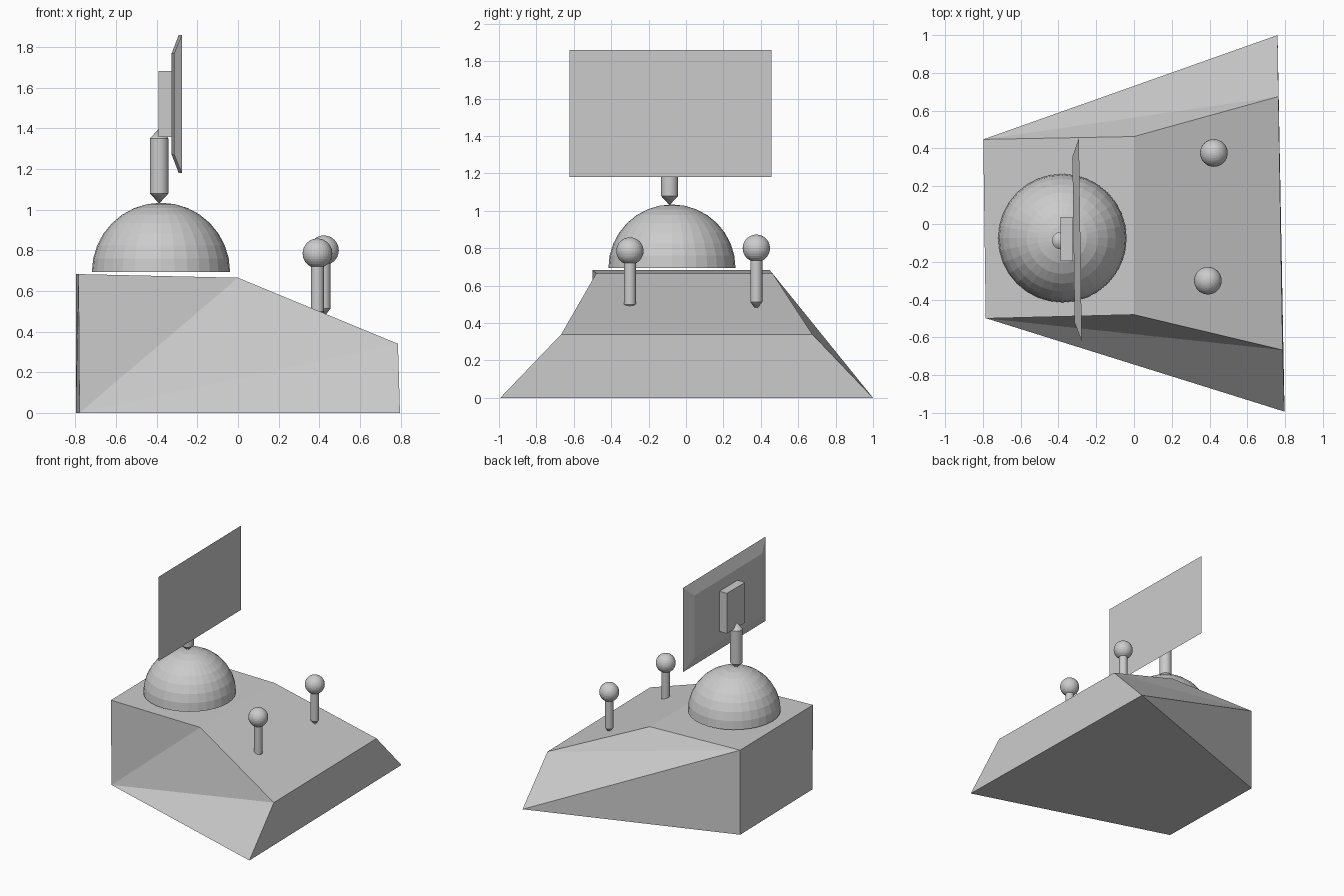
import bpy
import bmesh
import math
from mathutils import Matrix, Vector

if "Cube" in bpy.data.objects:
    bpy.data.objects.remove(bpy.data.objects["Cube"])


def finish(name, bm):
    bmesh.ops.recalc_face_normals(bm, faces=bm.faces[:])
    mesh = bpy.data.meshes.new(name)
    bm.to_mesh(mesh)
    bm.free()
    obj = bpy.data.objects.new(name, mesh)
    bpy.context.collection.objects.link(obj)
    return obj


def poly(name, verts, faces):
    bm = bmesh.new()
    vs = [bm.verts.new(v) for v in verts]
    for f in faces:
        bm.faces.new([vs[i] for i in f])
    return finish(name, bm)


def sphere(name, loc, r, half=False):
    bm = bmesh.new()
    bmesh.ops.create_uvsphere(bm, u_segments=32, v_segments=16, radius=r)
    if half:
        bmesh.ops.delete(bm, geom=[v for v in bm.verts if v.co.z < -1e-4], context='VERTS')
        bmesh.ops.holes_fill(bm, edges=[e for e in bm.edges if e.is_boundary], sides=0)
    bmesh.ops.translate(bm, verts=bm.verts, vec=loc)
    return finish(name, bm)


def rod(name, x, y, z0, z1, r, tip, sides=32):
    """Upright cylinder with a cone at each end."""
    bm = bmesh.new()
    rings = []
    for z in (z0, z1):
        rings.append([bm.verts.new((x + r * math.cos(2 * math.pi * i / sides),
                                    y + r * math.sin(2 * math.pi * i / sides), z))
                      for i in range(sides)])
    low = bm.verts.new((x, y, z0 - tip))
    high = bm.verts.new((x, y, z1 + tip))
    a, b = rings
    for i in range(sides):
        j = (i + 1) % sides
        bm.faces.new((a[i], a[j], b[j], b[i]))
        bm.faces.new((a[j], a[i], low))
        bm.faces.new((b[i], b[j], high))
    obj = finish(name, bm)
    bpy.context.view_layer.objects.active = obj
    obj.select_set(True)
    bpy.ops.object.shade_smooth_by_angle()
    obj.select_set(False)
    return obj


# Wedge-shaped console body: front side 0-4, back side 5-9
# (bottom left, bottom right, top right, top middle, top left)
poly("body",
     [(-0.78, -0.5, 0), (0.797, -0.993, 0), (0.787, -0.667, 0.34), (0, -0.48, 0.665), (-0.785, -0.5, 0.683),
      (-0.798, 0.448, 0), (0.76, 1.0, 0), (0.765, 0.675, 0.34), (0, 0.463, 0.665), (-0.798, 0.448, 0.683)],
     [(0, 1, 2), (0, 2, 3), (0, 3, 4),
      (9, 6, 5), (9, 7, 6), (9, 8, 7),
      (0, 5, 6, 1), (1, 6, 7, 2), (2, 7, 8, 3), (3, 8, 9, 4), (4, 9, 5, 0)])

# Dome and the post on top of it
sphere("dome", (-0.379, -0.075, 0.694), 0.34, half=True)
rod("screen_post", -0.388, -0.088, 1.08, 1.35, 0.046, 0.05)

# Mounting block behind the screen
bm = bmesh.new()
bmesh.ops.create_cube(bm, size=1, matrix=Matrix.Translation((-0.357, -0.08, 1.52))
                      @ Matrix.Diagonal((0.066, 0.233, 0.325, 1)))
finish("screen_mount", bm)

# Screen: flat front with bevelled back, turned slightly
turn = Matrix.Translation((-0.284, -0.083, 1.52)) @ Matrix.Rotation(math.radians(0.8), 4, 'Z')
corners = []
for x, w, h in ((0, 0.539, 0.34), (-0.036, 0.44, 0.25)):
    corners += [turn @ Vector((x, sy * w, sz * h)) for sy, sz in ((-1, -1), (1, -1), (1, 1), (-1, 1))]
poly("screen", corners,
     [(0, 1, 2, 3), (4, 7, 6, 5)] + [(i, 4 + i, 4 + (i + 1) % 4, (i + 1) % 4) for i in range(4)])

# Two levers with ball knobs
for side, x, y, z in (("front", 0.391, -0.3, 0.785), ("back", 0.423, 0.376, 0.8)):
    rod(side + "_lever", x, y, z - 0.287, z, 0.032, 0.042)
    sphere(side + "_knob", (x, y, z), 0.073)
